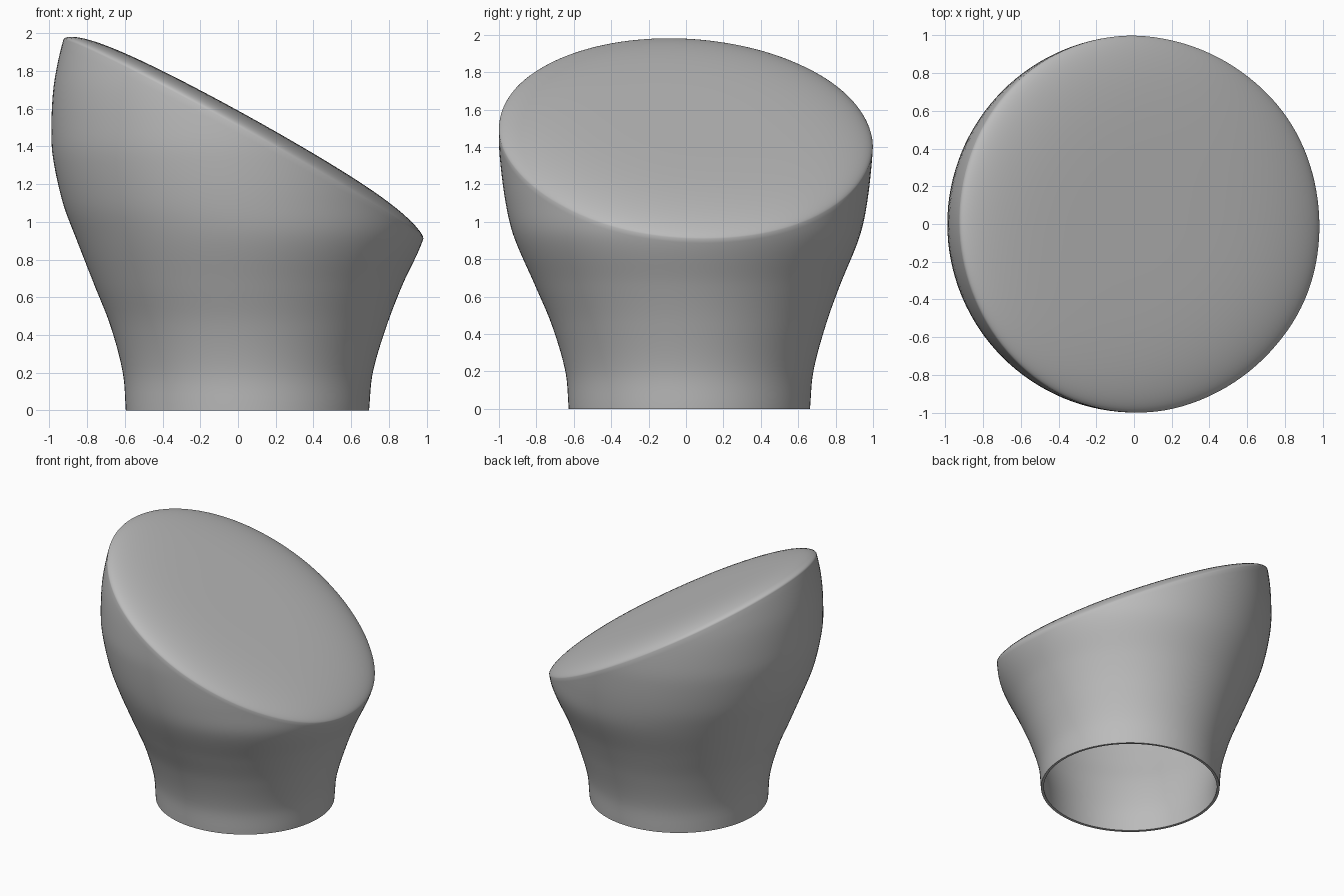
import bpy, bmesh
from math import cos, sin, tau

default = bpy.data.objects.get("Cube")
if default:
    bpy.data.objects.remove(default, do_unlink=True)

SIDES, ROWS, CAP_RINGS = 128, 40, 22
WALL = 0.02
DOME = 0.112

# Body profile: height, radius, centre x, centre y
PROFILE = [
    (0.00, 0.645, 0.050, 0.018),
    (0.20, 0.663, 0.052, 0.018),
    (0.45, 0.733, 0.056, 0.015),
    (0.66, 0.815, 0.055, 0.008),
    (0.92, 0.924, 0.062, 0.004),
    (1.10, 0.966, 0.037, 0.002),
    (1.35, 0.996, 0.013, 0.000),
    (1.50, 1.000, 0.010, 0.000),
    (1.70, 0.990, 0.010, 0.000),
    (1.85, 0.965, 0.010, 0.000),
    (1.98, 0.933, 0.010, 0.000),
]


def section(z):
    """Radius and centre at height z, smoothly interpolated."""
    z = min(max(z, PROFILE[0][0]), PROFILE[-1][0])
    last = len(PROFILE) - 1
    i = max(k for k in range(last) if PROFILE[k][0] <= z)
    a, b = PROFILE[i], PROFILE[i + 1]
    before, after = PROFILE[max(i - 1, 0)], PROFILE[min(i + 2, last)]
    span = b[0] - a[0]
    t = (z - a[0]) / span
    out = []
    for k in (1, 2, 3):
        ma = (b[k] - before[k]) / (b[0] - before[0]) * span
        mb = (after[k] - a[k]) / (after[0] - a[0]) * span
        out.append((2*t**3 - 3*t**2 + 1) * a[k] + (t**3 - 2*t**2 + t) * ma
                   + (3*t**2 - 2*t**3) * b[k] + (t**3 - t**2) * mb)
    return out


def wall_point(angle, z):
    r, cx, cy = section(z)
    return cx + r * cos(angle), cy + r * sin(angle), z


def slant(x, y):
    return 1.452 - 0.55 * x - 0.055 * y


def rim_height(angle):
    """Height where the wall meets the slanted cut."""
    z = 1.4
    for _ in range(40):
        x, y, _z = wall_point(angle, z)
        z = 0.5 * z + 0.5 * slant(x, y)
    return z


def bridge(bm, low, high):
    for i in range(SIDES):
        j = (i + 1) % SIDES
        bm.faces.new((low[i], low[j], high[j], high[i]))


# Side wall, open at the bottom
bm = bmesh.new()
angles = [tau * i / SIDES for i in range(SIDES)]
rims = [rim_height(a) for a in angles]
rings = []
for row in range(ROWS + 1):
    f = row / ROWS
    rings.append([bm.verts.new(wall_point(a, h * f)) for a, h in zip(angles, rims)])

# Slanted top: nearly flat, rounding over towards the rim
edge = [v.co.copy() for v in rings[-1]]
mid_x, mid_y = 0.03, 0.0
for ring in range(1, CAP_RINGS):
    s = 1 - (ring / CAP_RINGS) ** 2
    rise = DOME * (1 - s**4.5) ** 0.6
    loop = []
    for co in edge:
        x, y = mid_x + s * (co.x - mid_x), mid_y + s * (co.y - mid_y)
        loop.append(bm.verts.new((x, y, slant(x, y) + rise)))
    rings.append(loop)
for low, high in zip(rings, rings[1:]):
    bridge(bm, low, high)
tip = bm.verts.new((mid_x, mid_y, slant(mid_x, mid_y) + DOME))
for i in range(SIDES):
    bm.faces.new((rings[-1][i], rings[-1][(i + 1) % SIDES], tip))
bmesh.ops.recalc_face_normals(bm, faces=bm.faces)

mesh = bpy.data.meshes.new("slanted_shell")
bm.to_mesh(mesh)
bm.free()
shell = bpy.data.objects.new("slanted_shell", mesh)
bpy.context.collection.objects.link(shell)

# Plain grey material
grey = bpy.data.materials.new("plain_grey")
grey.use_nodes = True
colour = (0.5, 0.5, 0.5, 1)
grey.diffuse_color = colour
grey.node_tree.nodes["Principled BSDF"].inputs["Base Color"].default_value = colour
mesh.materials.append(grey)

# Thin wall, then smooth shading with a crisp bottom lip
thick = shell.modifiers.new("wall_thickness", "SOLIDIFY")
thick.thickness = WALL
thick.offset = -1
bpy.ops.object.select_all(action="DESELECT")
shell.select_set(True)
bpy.context.view_layer.objects.active = shell
bpy.ops.object.modifier_apply(modifier=thick.name)
bpy.ops.object.shade_smooth_by_angle(angle=1.1)
